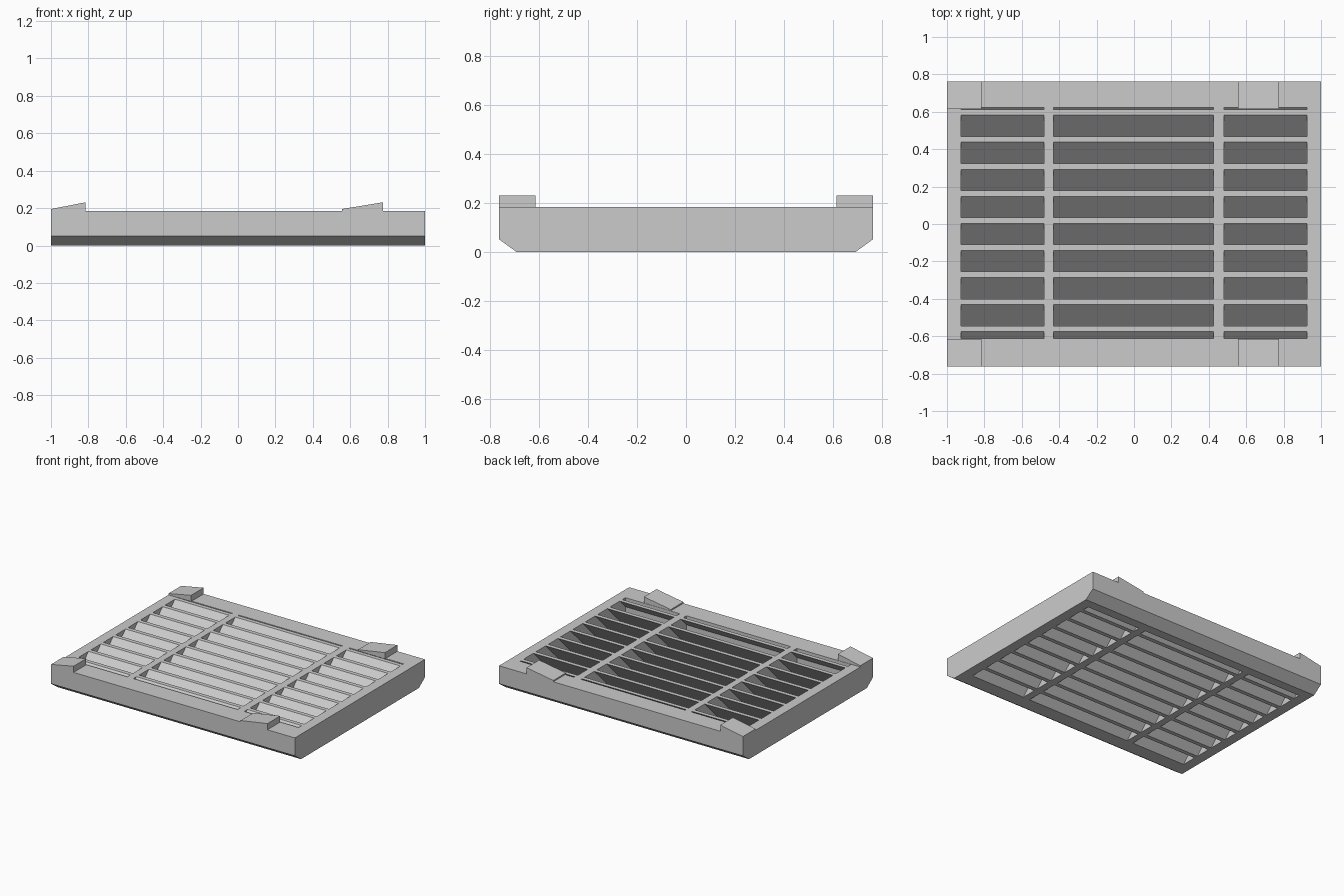
import bpy, bmesh

if "Cube" in bpy.data.objects:
    bpy.data.objects.remove(bpy.data.objects["Cube"])

TOP = 0.185          # height of the flat upper face
Y_FRONT, Y_BACK = -0.612, 0.622   # limits of the louvre field
BAYS = [(-0.925, -0.48), (-0.43, 0.425), (0.48, 0.925)]

grey = bpy.data.materials.new("mid grey plastic")
grey.diffuse_color = (0.6, 0.6, 0.6, 1)
grey.use_nodes = True
grey.node_tree.nodes["Principled BSDF"].inputs["Base Color"].default_value = grey.diffuse_color


def prism(bm, pts, axis, a, b):
    """Extrude a closed 2D profile along x (pts are y,z) or y (pts are x,z)."""
    def place(p, t):
        return (t, p[0], p[1]) if axis == "x" else (p[0], t, p[1])
    va = [bm.verts.new(place(p, a)) for p in pts]
    vb = [bm.verts.new(place(p, b)) for p in pts]
    n = len(pts)
    faces = [bm.faces.new(va), bm.faces.new(vb[::-1])]
    for i in range(n):
        j = (i + 1) % n
        faces.append(bm.faces.new((va[j], va[i], vb[i], vb[j])))
    bmesh.ops.recalc_face_normals(bm, faces=faces)


def finish(bm, name):
    me = bpy.data.meshes.new(name)
    bm.to_mesh(me)
    bm.free()
    me.materials.append(grey)
    ob = bpy.data.objects.new(name, me)
    bpy.context.collection.objects.link(ob)
    return ob


def clip(pts, limit, sign):
    """Keep the part of a profile where sign * (y - limit) >= 0."""
    out = []
    for i, p in enumerate(pts):
        q = pts[(i + 1) % len(pts)]
        dp, dq = sign * (p[0] - limit), sign * (q[0] - limit)
        if dp >= 0:
            out.append(p)
        if dp * dq < 0:
            t = dp / (dp - dq)
            out.append((limit, p[1] + t * (q[1] - p[1])))
    return out


# Grille body: slab with chamfered lower front and back edges
bm = bmesh.new()
prism(bm, [(-0.69, 0), (0.69, 0), (0.762, 0.052), (0.762, TOP),
           (-0.762, TOP), (-0.762, 0.052)], "x", -1, 1)
body = finish(bm, "louvre_grille")

# Slanted slots, leaving 45 degree slats between them
bm = bmesh.new()
lo, hi = -0.02, TOP + 0.02
for k in range(11):
    y = -0.575 + 0.1446 * k
    slot = [(y - 0.114 + lo - TOP, lo), (y + lo - TOP, lo),
            (y + hi - TOP, hi), (y - 0.114 + hi - TOP, hi)]
    slot = clip(clip(slot, Y_FRONT, 1), Y_BACK, -1)
    if len(slot) >= 3:
        for x0, x1 in BAYS:
            prism(bm, slot, "x", x0, x1)
cutter = finish(bm, "slot_cutter")
cutter.hide_render = True

mod = body.modifiers.new("slots", "BOOLEAN")
mod.operation = "DIFFERENCE"
mod.solver = "EXACT"
mod.object = cutter
bpy.context.view_layer.objects.active = body
bpy.ops.object.modifier_apply(modifier=mod.name)
bpy.data.objects.remove(cutter)

# Wedge clips on the front and back rails
for side, (y0, y1) in {"front": (-0.762, -0.614), "back": (0.614, 0.762)}.items():
    for end, x0, x1 in (("left", -1.0, -0.815), ("right", 0.555, 0.775)):
        bm = bmesh.new()
        prism(bm, [(x0, TOP), (x1, TOP), (x1, 0.231), (x0 + 0.185 - (x1 - x0) + (x1 - x0 - 0.185), 0.195)],
              "y", y0, y1)
        finish(bm, f"{side}_{end}_clip")
